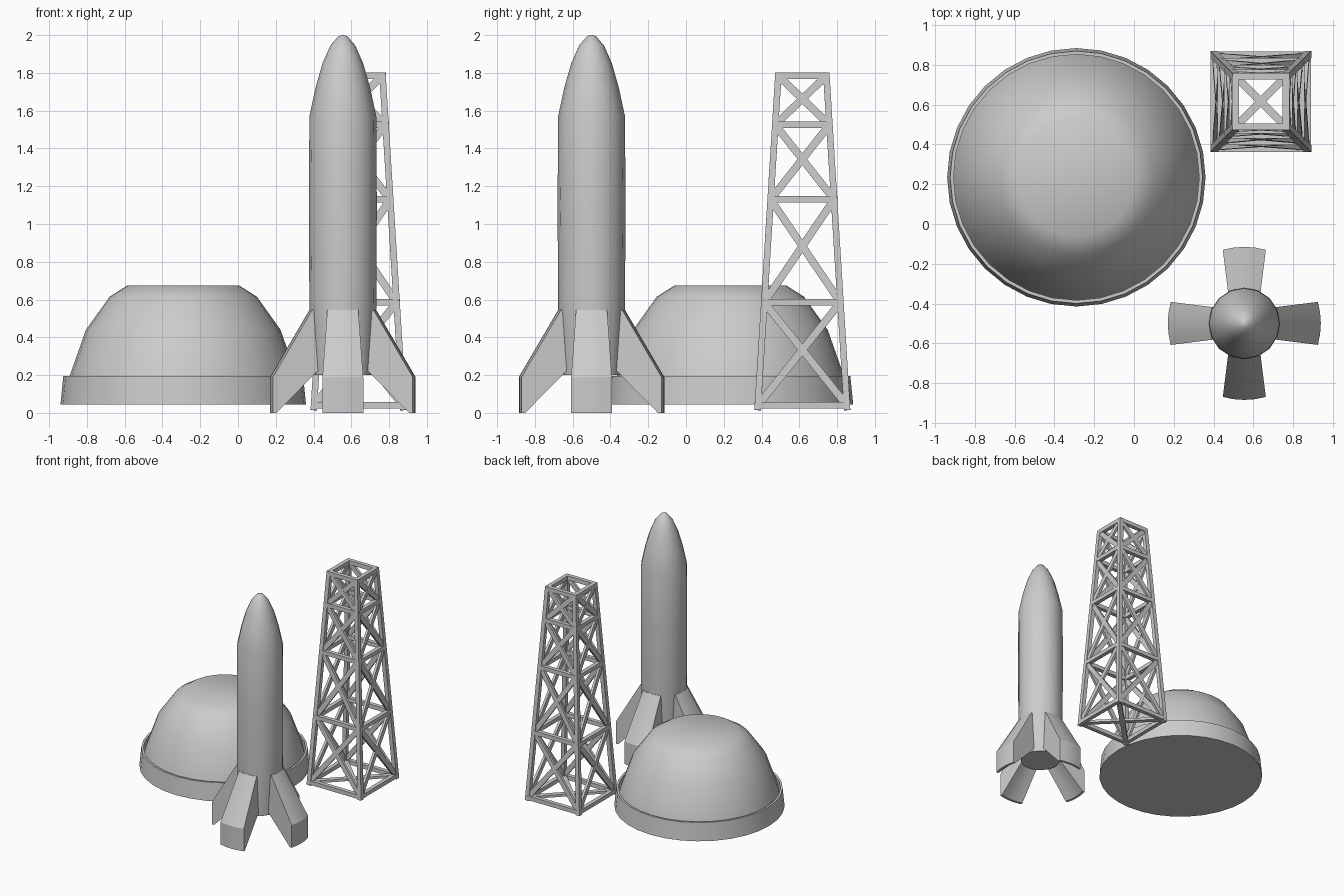
import bpy, bmesh, math
from mathutils import Vector, Matrix

cube = bpy.data.objects.get("Cube")
if cube:
    bpy.data.objects.remove(cube, do_unlink=True)


def finish(name, bm, smooth=None):
    bmesh.ops.recalc_face_normals(bm, faces=bm.faces)
    mesh = bpy.data.meshes.new(name)
    bm.to_mesh(mesh)
    bm.free()
    obj = bpy.data.objects.new(name, mesh)
    bpy.context.collection.objects.link(obj)
    if smooth:
        bpy.ops.object.select_all(action='DESELECT')
        obj.select_set(True)
        bpy.context.view_layer.objects.active = obj
        bpy.ops.object.shade_smooth_by_angle(angle=math.radians(smooth))
    return obj


def lathe(name, profile, sides, center, closed=False, smooth=40):
    """Spin (radius, z) points around a vertical axis; cap open ends."""
    bm = bmesh.new()
    rings = []
    for r, z in profile:
        rings.append([bm.verts.new((center[0] + r * math.cos(math.tau * i / sides),
                                    center[1] + r * math.sin(math.tau * i / sides), z))
                      for i in range(sides)])
    pairs = list(zip(rings, rings[1:]))
    if closed:
        pairs.append((rings[-1], rings[0]))
    else:
        bm.faces.new(rings[0])
        bm.faces.new(rings[-1])
    for a, b in pairs:
        for i in range(sides):
            j = (i + 1) % sides
            bm.faces.new((a[i], a[j], b[j], b[i]))
    return finish(name, bm, smooth)


def beam(bm, a, b, width, depth, normal):
    """Rectangular bar from a to b whose depth runs along normal."""
    axis = (b - a).normalized()
    side = axis.cross(normal).normalized()
    out = side.cross(axis)
    rot = Matrix((side, out, axis)).transposed().to_4x4()
    size = Matrix.Diagonal((width, depth, (b - a).length, 1))
    bmesh.ops.create_cube(bm, size=1, matrix=Matrix.Translation((a + b) / 2) @ rot @ size)


# Domed hall and the thin collar around its foot
HALL = (-0.29, 0.235)
lathe("dome", [(0.635, 0.045), (0.60, 0.2), (0.515, 0.44), (0.39, 0.615), (0.295, 0.675)], 32, HALL)
lathe("dome_collar", [(0.65, 0.045), (0.635, 0.195), (0.618, 0.195), (0.632, 0.045)], 32, HALL, closed=True)

# Rocket hull
ROCKET = Vector((0.555, -0.5, 0))
lathe("rocket_body", [(0.155, 0.2), (0.177, 0.55), (0.18, 1.1), (0.177, 1.57), (0.145, 1.72),
                      (0.108, 1.85), (0.066, 1.945), (0.025, 1.993), (0.006, 2.0)], 16, ROCKET)

# Rocket fins: radial outline widened outward, with an arched outer face
OUTLINE = [(0.13, 0.545), (0.177, 0.545), (0.385, 0.19), (0.385, 0.0), (0.366, 0.0), (0.13, 0.24)]
STEPS = 4
for k, label in enumerate(("left", "back", "right", "front")):
    bm = bmesh.new()
    slices = []
    for s in range(STEPS + 1):
        t = 2 * s / STEPS - 1
        ring = []
        for r, z in OUTLINE:
            half = 0.06 + 0.125 * r
            ring.append(bm.verts.new((r - 0.015 * t * t, half * t, z)))
        slices.append(ring)
    bm.faces.new(slices[0])
    bm.faces.new(slices[-1])
    for a, b in zip(slices, slices[1:]):
        for i in range(len(a)):
            j = (i + 1) % len(a)
            bm.faces.new((a[i], a[j], b[j], b[i]))
    bm.transform(Matrix.Translation(ROCKET) @ Matrix.Rotation(k * math.pi / 2, 4, 'Z'))
    finish("rocket_fin_" + label, bm, 25)

# Lattice tower
TOWER = Vector((0.638, 0.616, 0))
LEVELS = [0.04, 0.585, 1.13, 1.525, 1.785]
BAR = 0.04


def half_width(z):
    return 0.238 - 0.062 * z


def corner(k, z):
    h = half_width(z)
    x, y = ((1, 1), (-1, 1), (-1, -1), (1, -1))[k % 4]
    return TOWER + Vector((x * h, y * h, z))


legs, rails, braces = bmesh.new(), bmesh.new(), bmesh.new()
for k in range(4):
    outward = Matrix.Rotation((k + 1) * math.pi / 2, 3, 'Z') @ Vector((1, 0, 0))
    beam(legs, corner(k, 0.015), corner(k, 1.8), BAR * 0.85, BAR * 0.85, outward)
    for z in LEVELS:
        beam(rails, corner(k, z), corner(k + 1, z), BAR * 0.85, BAR * 0.85, outward)
    for low, high in zip(LEVELS, LEVELS[1:]):
        beam(braces, corner(k, low), corner(k + 1, high), BAR, BAR * 0.5, outward)
        beam(braces, corner(k + 1, low), corner(k, high), BAR, BAR * 0.5, outward)
# Crossed floor ties at the foot
for k in range(2):
    beam(braces, corner(k, LEVELS[0]), corner(k + 2, LEVELS[0]), BAR, BAR * 0.5, Vector((0, 0, 1)))
finish("tower_legs", legs)
finish("tower_rails", rails)
finish("tower_braces", braces)
